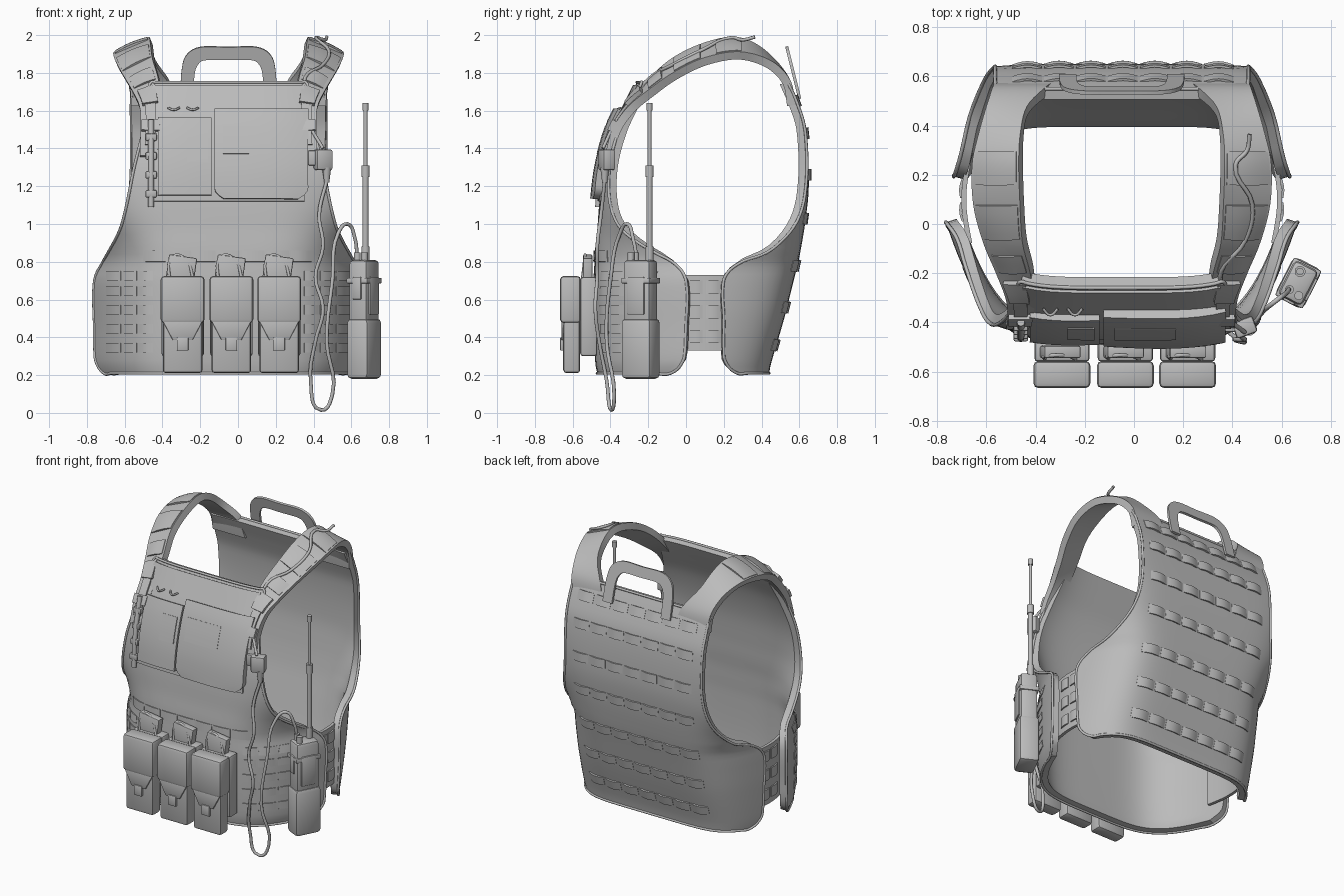
import bpy, bmesh, math
from mathutils import Vector, Matrix

if "Cube" in bpy.data.objects:
    bpy.data.objects.remove(bpy.data.objects["Cube"])

CX = -0.05  # the vest body sits slightly to one side of the whole set
fabric = bpy.data.materials.new("plain_grey")
fabric.use_nodes = True
fabric.diffuse_color = (0.5, 0.5, 0.5, 1)
fabric.node_tree.nodes["Principled BSDF"].inputs["Base Color"].default_value = (0.5, 0.5, 0.5, 1)


def finish(name, bm, x=0.0, mirror=False):
    bmesh.ops.recalc_face_normals(bm, faces=bm.faces)
    mesh = bpy.data.meshes.new(name)
    bm.to_mesh(mesh)
    bm.free()
    ob = bpy.data.objects.new(name, mesh)
    ob.location.x = x
    bpy.context.collection.objects.link(ob)
    mesh.materials.append(fabric)
    bpy.ops.object.select_all(action='DESELECT')
    ob.select_set(True)
    bpy.context.view_layer.objects.active = ob
    bpy.ops.object.shade_smooth_by_angle(angle=math.radians(35))
    if mirror:
        ob.modifiers.new("mirror", 'MIRROR').use_mirror_merge = False


def interp(rows, k):
    """Smooth interpolation of table rows by their first column."""
    k = min(max(k, rows[0][0]), rows[-1][0])
    i = max(j for j in range(len(rows) - 1) if rows[j][0] <= k)
    a, b = rows[i], rows[i + 1]
    p, q = rows[max(i - 1, 0)], rows[min(i + 2, len(rows) - 1)]
    h = b[0] - a[0]
    t = (k - a[0]) / h
    out = []
    for c in range(1, len(a)):
        ma = (b[c] - p[c]) / (b[0] - p[0]) * h
        mb = (q[c] - a[c]) / (q[0] - a[0]) * h
        d = b[c] - a[c]
        out.append(a[c] + t * (ma + t * (3 * d - 2 * ma - mb + t * (ma + mb - 2 * d))))
    return out


# Body tables: height, half width, y at the middle, y at the side edge
FRONT = [(.21, .66, -.47, -.08), (.26, .70, -.48, -.02), (.45, .71, -.49, 0), (.7, .71, -.49, 0),
         (.79, .67, -.485, -.06), (.88, .62, -.48, -.22), (.97, .575, -.47, -.34), (1.1, .54, -.46, -.40),
         (1.3, .50, -.435, -.405), (1.5, .45, -.38, -.355), (1.65, .42, -.31, -.285), (1.75, .41, -.26, -.235)]
BACK = [(.21, .62, .44, .27), (.26, .66, .45, .21), (.5, .68, .52, .2), (.7, .68, .57, .2),
        (.78, .66, .59, .26), (.85, .62, .605, .43), (1.0, .56, .63, .58), (1.2, .52, .65, .635),
        (1.5, .515, .635, .63), (1.65, .515, .59, .585), (1.75, .51, .55, .54)]
# Shoulder strap table: step, y, z, inner x, outer x, half tilt
STRAP = [(0, .57, 1.63, .27, .515, .0), (1, .547, 1.75, .31, .525, .0), (2, .47, 1.85, .385, .55, .01),
         (3, .36, 1.92, .41, .58, .03), (4, .24, 1.942, .415, .605, .04), (5, .08, 1.905, .41, .6, .04),
         (6, -.07, 1.83, .40, .56, .04), (7, -.19, 1.735, .37, .51, .03), (8, -.3, 1.625, .355, .47, .01),
         (9, -.38, 1.5, .36, .465, .0), (10, -.42, 1.36, .38, .47, .0)]


def panel_point(rows, x, z, power):
    w, yc, ye = interp(rows, z)
    return Vector((x, yc + (ye - yc) * abs(x / w) ** power, z))


def across(rows, u, z):
    """Side position for u in -1..1, denser towards the edges."""
    return interp(rows, z)[0] * u * (1.3 - .3 * u * u)


def front_flat(x, z):
    return panel_point(FRONT, x, z, 4.5)


def back_flat(x, z):
    return panel_point(BACK, -x, z, 6.5)


def front(u, z):
    return front_flat(across(FRONT, u, z), z)


def back(u, z):
    return back_flat(across(BACK, u, z), z)


def strap(u, s):
    y, z, xi, xo, tilt = interp(STRAP, s)
    return Vector((xo + (xi - xo) * u, y, z + tilt * (2 * u - 1)))


def side_band(u, z):
    return Vector((.632 + .02 * math.cos(u * 3), .1 + u * .3, z))


def normal(fn, u, v):
    h = .01
    return (fn(u + h, v) - fn(u - h, v)).cross(fn(u, v + h) - fn(u, v - h)).normalized()


def sheet(name, fn, patches, nu, nv, thick, lift=0, bulge=0, mirror=False):
    """Thick cloth patches that follow a surface; each patch is u0, u1, v0, v1."""
    bm = bmesh.new()
    for u0, u1, v0, v1 in patches:
        top, low = {}, {}
        for i in range(nu + 1):
            for j in range(nv + 1):
                u, v = u0 + (u1 - u0) * i / nu, v0 + (v1 - v0) * j / nv
                p, n = fn(u, v), normal(fn, u, v)
                up = lift + bulge * math.sin(math.pi * i / nu)
                top[i, j] = bm.verts.new(p + n * up)
                low[i, j] = bm.verts.new(p + n * (up - thick))
        for i in range(nu):
            for j in range(nv):
                c = [(i, j), (i + 1, j), (i + 1, j + 1), (i, j + 1)]
                bm.faces.new([top[k] for k in c])
                bm.faces.new([low[k] for k in reversed(c)])
        rim = ([(i, 0) for i in range(nu)] + [(nu, j) for j in range(nv)]
               + [(i, nv) for i in range(nu, 0, -1)] + [(0, j) for j in range(nv, 0, -1)])
        for a, b in zip(rim, rim[1:] + rim[:1]):
            bm.faces.new([top[b], top[a], low[a], low[b]])
    finish(name, bm, CX, mirror)


def box(name, center, size, rot=(0, 0, 0), bevel=.01, taper=1.0):
    """Soft-edged box; taper narrows its lower end."""
    bm = bmesh.new()
    bmesh.ops.create_cube(bm, size=1)
    for v in bm.verts:
        k = taper if v.co.z < 0 else 1
        v.co = Vector((v.co.x * size[0] * k, v.co.y * size[1], v.co.z * size[2]))
    bmesh.ops.bevel(bm, geom=bm.edges[:], offset=bevel, segments=2, profile=.5, affect='EDGES')
    m = Matrix.Translation(center)
    for axis, angle in zip("ZYX", reversed(rot)):
        m = m @ Matrix.Rotation(math.radians(angle), 4, axis)
    bmesh.ops.transform(bm, matrix=m, verts=bm.verts)
    finish(name, bm)


def rod(name, base, r, height, r2=None):
    bm = bmesh.new()
    bmesh.ops.create_cone(bm, cap_ends=True, segments=14, radius1=r, radius2=r if r2 is None else r2,
                          depth=height, matrix=Matrix.Translation(Vector(base) + Vector((0, 0, height / 2))))
    finish(name, bm)


def tube(name, pts, r, cyclic=False, x=0):
    cu = bpy.data.curves.new(name, 'CURVE')
    cu.dimensions, cu.bevel_depth, cu.bevel_resolution, cu.resolution_u = '3D', r, 2, 5
    cu.use_fill_caps = True
    sp = cu.splines.new('BEZIER')
    sp.bezier_points.add(len(pts) - 1)
    for bp, p in zip(sp.bezier_points, pts):
        bp.co = p
        bp.handle_left_type = bp.handle_right_type = 'AUTO'
    sp.use_cyclic_u = cyclic
    cu.materials.append(fabric)
    ob = bpy.data.objects.new(name, cu)
    ob.location.x = x
    bpy.context.collection.objects.link(ob)


# Carrier panels with bound edges
for name, fn in (("front_panel", front), ("back_panel", back)):
    sheet(name, fn, [(-1, 1, .21, 1.75)], 44, 44, .045)
    zs = [.21 + 1.54 * i / 24 for i in range(25)]
    us = [-1 + i / 8 for i in range(1, 16)]
    edge = ([fn(-1, z) for z in zs] + [fn(u, 1.75) for u in us]
            + [fn(1, z) for z in reversed(zs)] + [fn(-u, .21) for u in us])
    tube(name + "_binding", edge, .008, True, CX)

# Shoulder straps, pads and buckles
sheet("shoulder_straps", strap, [(0, 1, 0, 10)], 6, 50, .045, .01, mirror=True)
sheet("shoulder_loops", strap, [(.05, .95, 3.6, 4.5), (.05, .95, 5.0, 5.9), (.1, .9, 6.4, 7.0)],
      6, 5, .012, .014, .008, True)
sheet("strap_buckles", strap, [(.15, .85, 7.3, 8.0), (.05, .95, 8.7, 9.1)], 3, 4, .025, .033, 0, True)
sheet("strap_tails", strap, [(.25, .75, 7.9, 9.6)], 3, 8, .015, .022, 0, True)

# Side bands with webbing
sheet("side_bands", side_band, [(-.6, .5, .33, .73)], 12, 4, .02, mirror=True)
sheet("side_loops", side_band, [(u, u + .26, z, z + .07) for u in (-.3, .02) for z in (.37, .5, .63)],
      5, 1, .01, .005, .006, True)

# Rows of webbing loops on the back
loops = []
for z in (.33, .53, .75, 1.0, 1.23, 1.45, 1.62):
    loops += [(-.455 + .13 * i, -.335 + .13 * i, z, z + .06) for i in range(7)]
sheet("back_loops", back_flat, loops, 6, 1, .01, .002, .012)

# Webbing on the front wings and lower front
sheet("wing_loops", front_flat, [(x, x + .075, z, z + .05) for x in (.40, .485, .57)
                                 for z in (.32, .42, .52, .62, .7)], 4, 1, .008, .003, .004, True)
sheet("belly_loops", front_flat, [(-.45 + .13 * i, -.33 + .13 * i, .8, .86) for i in range(7)],
      4, 1, .008, .003, .004)

# Carry handle
ARCH = [(0, -.255, 1.66, -.185, 1.66), (1, -.25, 1.80, -.18, 1.79), (2, -.225, 1.89, -.16, 1.845),
        (3, -.15, 1.935, -.12, 1.867), (4, 0, 1.935, 0, 1.867), (5, .15, 1.935, .12, 1.867),
        (6, .225, 1.89, .16, 1.845), (7, .25, 1.80, .18, 1.79), (8, .255, 1.66, .185, 1.66)]


def arch(u, s):
    xo, zo, xi, zi = interp(ARCH, s)
    z = zo + (zi - zo) * u
    return Vector((xo + (xi - xo) * u, .595 - (z - 1.66) * .25, z))


sheet("carry_handle", arch, [(0, 1, 0, 8)], 2, 40, .016)

# Chest panel, document pouches and their plates
sheet("chest_panel", front_flat, [(-.40, .40, 1.12, 1.73)], 14, 14, .02, .012)


def large_pouch(u, s):
    """Pouch outline with rounded lower corners."""
    z = 1.13 + .46 * s
    half = .245 - .05 * max(0, 1 - s * 8) ** 2
    return front_flat(.17 + half * u, z)


sheet("large_chest_pouch", large_pouch, [(-1, 1, 0, 1)], 10, 24, .045, .045, .006)
sheet("small_chest_pouch", front_flat, [(-.37, -.09, 1.15, 1.55)], 6, 8, .036, .036, .004)
sheet("pouch_patch", front_flat, [(-.03, .22, 1.36, 1.5)], 6, 3, .008, .053)
sheet("small_pouch_patch", front_flat, [(-.22, -.11, 1.32, 1.48)], 3, 3, .008, .043)
tube("chest_marker_tube", [(-.46, -.465, 1.09), (-.46, -.45, 1.32), (-.46, -.40, 1.55)], .016)
for z in (1.16, 1.26, 1.36, 1.46):
    box("marker_loop", (-.46, -.455 + max(0, z - 1.2) * .16, z), (.06, .045, .04), bevel=.008)
for x in (-.34, -.24):
    tube("cord_loop", [(x - .03, -.345, 1.615), (x, -.37, 1.605), (x + .03, -.345, 1.615)], .006)

# Magazine pouches, each with a rear sleeve, magazines and a buckled flap
for x in (-.293, -.035, .218):
    box("rear_sleeve", (x, -.515, .51), (.225, .09, .42), bevel=.015)
    box("front_pouch", (x, -.605, .45), (.21, .09, .48), bevel=.018)
    box("pouch_flap", (x, -.612, .6), (.232, .11, .25), bevel=.02)
    box("flap_tongue", (x, -.652, .435), (.21, .016, .1), bevel=.005, taper=.5)
    box("flap_buckle", (x, -.658, .365), (.06, .016, .07), bevel=.004)
    box("magazine", (x - .01, -.52, .74), (.15, .05, .18), (0, 8, 0), bevel=.008)
    box("magazine_lip", (x - .015, -.52, .79), (.12, .04, .07), (0, 8, 0), bevel=.008)
    tube("magazine_pull", [(x - .07, -.55, .68), (x - .05, -.535, .83), (x + .01, -.535, .82), (x + .06, -.55, .7)], .008)

# Radio in its pouch, turned to follow the side wing
turn = (0, 0, -27)


def radio_at(a, b, z):
    return Matrix.Translation((.668, -.24, z)) @ Matrix.Rotation(math.radians(-27), 4, 'Z') @ Vector((a, b, 0))


box("radio_pouch", radio_at(0, 0, .34), (.13, .18, .32), turn, .025)
box("radio_body", radio_at(0, 0, .62), (.11, .16, .38), turn, .022)
box("radio_grip_plate", radio_at(.055, 0, .62), (.02, .1, .2), turn, .006)
box("radio_strap", radio_at(0, 0, .7), (.125, .172, .03), turn, .006)
box("radio_side_key", radio_at(0, -.08, .66), (.05, .02, .12), turn, .006)
for a, b in ((-.02, -.04), (.025, -.045)):
    rod("radio_knob", radio_at(a, b, .8), .018, .05)
mast = radio_at(-.015, .045, .8)
rod("antenna_base", mast, .022, .08)
rod("antenna_lower", mast + Vector((0, 0, .06)), .016, .42)
rod("antenna_joint", mast + Vector((0, 0, .45)), .022, .06)
rod("antenna_upper", mast + Vector((0, 0, .5)), .010, .33)
rod("antenna_tip", mast + Vector((0, 0, .8)), .015, .04)

# Talk switch, cables and strap hose
box("talk_switch", (.45, -.42, 1.34), (.09, .07, .11), (0, 0, 20), .012)
box("switch_clip", (.4, -.42, 1.35), (.06, .04, .08), bevel=.008)
rod("switch_collar", (.47, -.43, 1.22), .014, .08, .024)
tube("radio_cable", [(.47, -.43, 1.23), (.43, -.45, 1.05), (.45, -.47, .88), (.41, -.47, .72), (.45, -.48, .55),
                     (.41, -.46, .38), (.385, -.42, .17), (.44, -.395, .015), (.50, -.38, .1), (.47, -.42, .38),
                     (.50, -.40, .7), (.53, -.35, .95), (.58, -.31, 1.0), (.62, -.28, .92), (.63, -.26, .82)], .01)
hose = [strap(.5 + .25 * math.sin(s * 2), s) + Vector((CX, 0, .025)) for s in (4, 5, 6, 7, 8, 9)]
tube("strap_hose", [(.47, .365, 1.99), (.46, .3, 1.975)] + hose + [(.45, -.44, 1.4)], .009)
